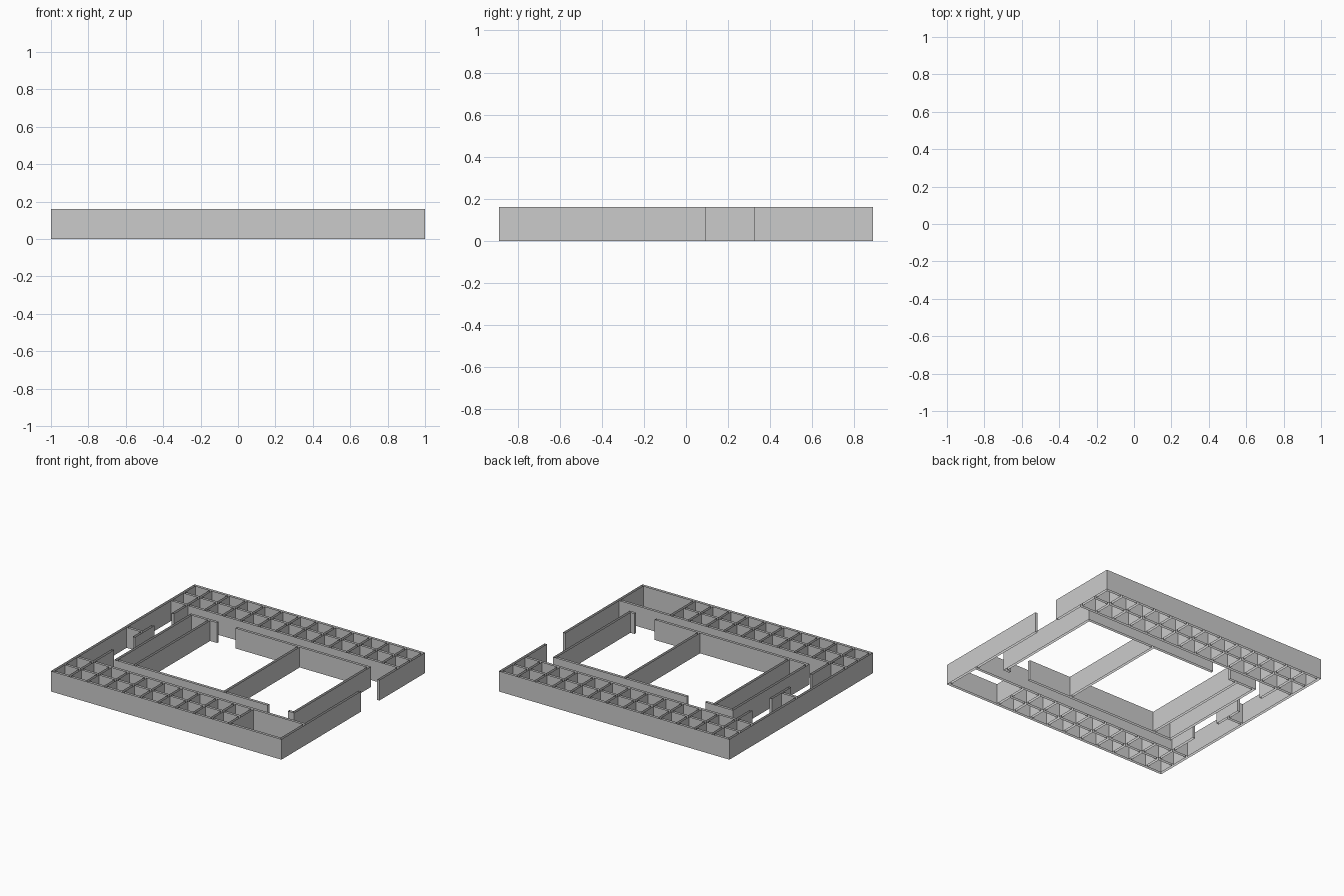
import bpy, bmesh

if "Cube" in bpy.data.objects:
    bpy.data.objects.remove(bpy.data.objects["Cube"])

H = 0.16      # wall height
T = 0.02      # wall thickness
X, Y = 1.0, 0.89
PITCH = 2 * X / 13    # small cell size


def wall_x(x0, x1, y):
    """Wall running along x, centred on y."""
    return (x0, x1, y - T / 2, y + T / 2)


def wall_y(x, y0, y1):
    """Wall running along y, centred on x."""
    return (x - T / 2, x + T / 2, y0, y1)


def build_walls(name, rects):
    """Union of wall rectangles, raised as open-topped vertical faces."""
    rects = [tuple(round(v, 4) for v in r) for r in rects]
    xs = sorted({v for r in rects for v in r[:2]})
    ys = sorted({v for r in rects for v in r[2:]})

    def solid(i, j):
        if not (0 <= i < len(xs) - 1 and 0 <= j < len(ys) - 1):
            return False
        cx, cy = (xs[i] + xs[i + 1]) / 2, (ys[j] + ys[j + 1]) / 2
        return any(a < cx < b and c < cy < d for a, b, c, d in rects)

    bm = bmesh.new()

    def face(p, q):
        bm.faces.new([bm.verts.new((*v, z)) for v, z in ((p, 0), (q, 0), (q, H), (p, H))])

    for i in range(len(xs) - 1):
        for j in range(len(ys) - 1):
            if not solid(i, j):
                continue
            a, b, c, d = xs[i], xs[i + 1], ys[j], ys[j + 1]
            if not solid(i, j - 1):
                face((a, c), (b, c))
            if not solid(i + 1, j):
                face((b, c), (b, d))
            if not solid(i, j + 1):
                face((b, d), (a, d))
            if not solid(i - 1, j):
                face((a, d), (a, c))
    bmesh.ops.remove_doubles(bm, verts=bm.verts, dist=1e-5)
    bmesh.ops.dissolve_limit(bm, angle_limit=0.01, verts=bm.verts, edges=bm.edges)
    me = bpy.data.meshes.new(name)
    bm.to_mesh(me)
    bm.free()
    ob = bpy.data.objects.new(name, me)
    bpy.context.collection.objects.link(ob)
    return ob


# Perimeter, with an entrance gap on the right side
h = T / 2
outer = [wall_x(-X, X, -Y + h), wall_x(-X, X, Y - h),
         wall_y(-X + h, -Y, Y),
         wall_y(X - h, -Y, 0.095), wall_y(X - h, 0.325, Y)]

# Front and back strips of small cells; the front right end stays one open room
row_mid, row_in = Y - PITCH, Y - 2 * PITCH
for side, cells in ((-1, 10), (1, 13)):
    end = -X + cells * PITCH
    outer.append(wall_x(-X, X, side * row_in))
    outer.append(wall_x(-X, end, side * row_mid))
    lo, hi = sorted((side * row_in, side * Y))
    for k in range(1, min(cells, 12) + 1):
        outer.append(wall_y(-X + k * PITCH, lo, hi))

# Left side rooms with door gaps
xl = -X + PITCH
for y0, y1 in ((-row_in, -0.34), (-0.08, 0.157), (0.40, row_in)):
    outer.append(wall_y(xl, y0, y1))
outer.append(wall_x(-X, xl, 0.03))
build_walls("perimeter_and_cells", outer)

# Central block: three rooms with two doorways
L, R, B = -0.74, 0.82, 0.475
inner = [wall_y(L + h, -B, B), wall_y(R - h, -B, B),
         wall_y(-0.57, -B, B), wall_y(0.207, -B, B),
         wall_x(L, 0.59, -B + h), wall_x(0.765, R, -B + h),
         wall_x(L, -0.50, B - h), wall_x(-0.34, R, B - h)]
build_walls("central_rooms", inner)
